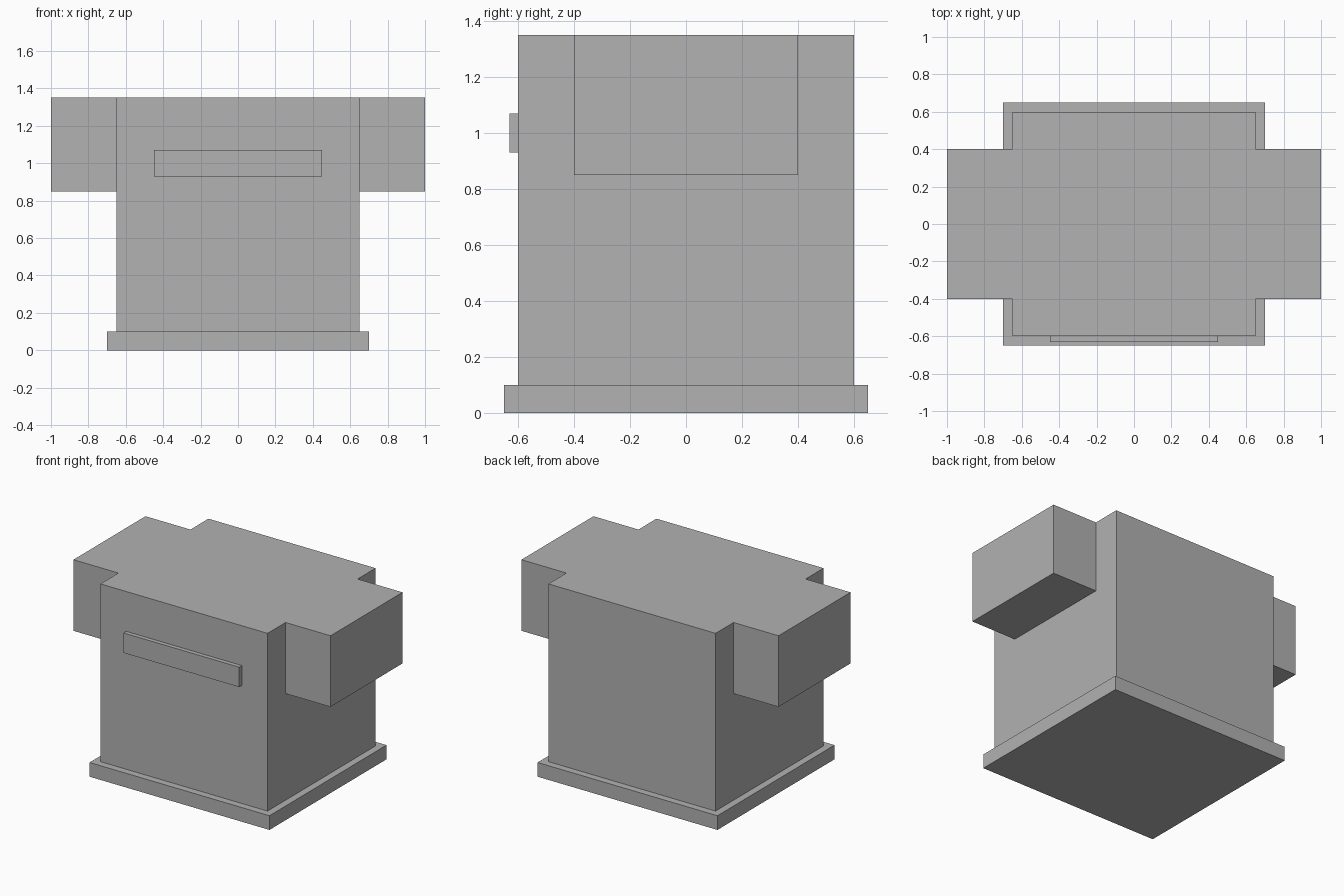
import bpy
import bmesh
from mathutils import Vector

if "Cube" in bpy.data.objects:
    bpy.data.objects.remove(bpy.data.objects["Cube"])

grey = bpy.data.materials.new("plain grey")
grey.diffuse_color = (0.445, 0.445, 0.445, 1.0)
grey.use_nodes = True
grey.node_tree.nodes["Principled BSDF"].inputs["Base Color"].default_value = grey.diffuse_color


def box(name, low, high):
    """Flat-sided box between two opposite corners."""
    low, high = Vector(low), Vector(high)
    bm = bmesh.new()
    bmesh.ops.create_cube(bm, size=1.0)
    bmesh.ops.scale(bm, vec=high - low, verts=bm.verts)
    bmesh.ops.translate(bm, vec=(low + high) / 2, verts=bm.verts)
    mesh = bpy.data.meshes.new(name)
    bm.to_mesh(mesh)
    bm.free()
    mesh.materials.append(grey)
    obj = bpy.data.objects.new(name, mesh)
    bpy.context.collection.objects.link(obj)
    return obj


# Plinth under the body
box("base_plinth", (-0.70, -0.65, 0.0), (0.70, 0.65, 0.10))

# Main block
box("body", (-0.65, -0.60, 0.10), (0.65, 0.60, 1.35))

# Side blocks, flush with the top of the body
box("left_side_block", (-1.0, -0.40, 0.85), (-0.65, 0.40, 1.35))
box("right_side_block", (0.65, -0.40, 0.85), (1.0, 0.40, 1.35))

# Raised bar across the front
box("front_bar", (-0.45, -0.63, 0.93), (0.45, -0.60, 1.07))
